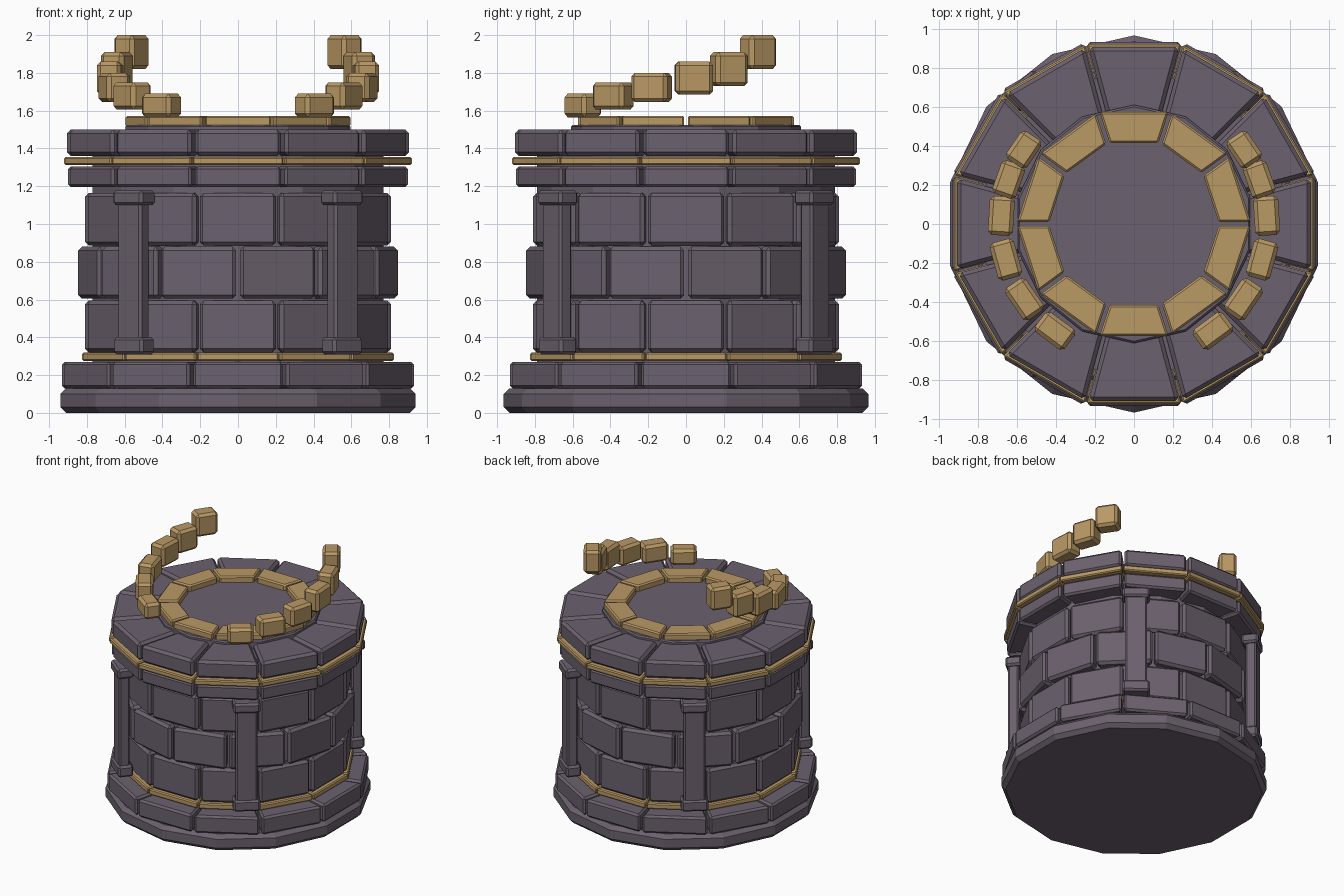
import bpy, bmesh
from math import pi, sin, cos, tan, radians
from mathutils import Matrix, Vector

cube = bpy.data.objects.get("Cube")
if cube:
    bpy.data.objects.remove(cube, do_unlink=True)


def make_material(name, colour):
    mat = bpy.data.materials.new(name)
    mat.use_nodes = True
    mat.diffuse_color = (*colour, 1)
    bsdf = next(n for n in mat.node_tree.nodes if n.type == 'BSDF_PRINCIPLED')
    bsdf.inputs["Base Color"].default_value = (*colour, 1)
    return mat


STONE = make_material("purple grey stone", (0.147, 0.119, 0.154))
GOLD = make_material("dull gold", (0.49, 0.32, 0.13))


def add_prism(bm, plan, z0, z1):
    """Extrude a counter-clockwise plan outline from z0 to z1."""
    low = [bm.verts.new((p[0], p[1], z0)) for p in plan]
    high = [bm.verts.new((p[0], p[1], z1)) for p in plan]
    bm.faces.new(low[::-1])
    bm.faces.new(high)
    for i in range(len(plan)):
        j = (i + 1) % len(plan)
        bm.faces.new((low[i], low[j], high[j], high[i]))


def finish(bm, name, mat, bevel):
    bmesh.ops.recalc_face_normals(bm, faces=bm.faces)
    mesh = bpy.data.meshes.new(name)
    bm.to_mesh(mesh)
    bm.free()
    mesh.materials.append(mat)
    obj = bpy.data.objects.new(name, mesh)
    bpy.context.collection.objects.link(obj)
    if bevel:
        mod = obj.modifiers.new("bevel", 'BEVEL')
        mod.width = bevel
        mod.segments = 1
        mod.limit_method = 'ANGLE'
    return obj


def disc(name, radius, z0, z1, bevel, sides=14):
    bm = bmesh.new()
    turns = [pi / 2 + 2 * pi * i / sides for i in range(sides)]
    add_prism(bm, [(radius * cos(a), radius * sin(a)) for a in turns], z0, z1)
    return finish(bm, name, STONE, bevel)


def block_ring(name, inner, outer, z0, z1, mat, bevel, count=12, offset=0.0, gap=0.02):
    """Ring of wedge blocks; radii are measured to the flat sides."""
    bm = bmesh.new()
    half_in = inner * tan(pi / count) - gap / 2
    half_out = outer * tan(pi / count) - gap / 2
    wedge = [(inner, -half_in), (outer, -half_out), (outer, half_out), (inner, half_in)]
    for i in range(count):
        a = pi / 2 + (i + offset) * 2 * pi / count
        add_prism(bm, [(x * cos(a) - y * sin(a), x * sin(a) + y * cos(a))
                       for x, y in wedge], z0, z1)
    return finish(bm, name, mat, bevel)


def box(name, angle, radius, z0, z1, width, depth, mat, bevel):
    """Box turned to face outward at the given angle in degrees."""
    bm = bmesh.new()
    turn = Matrix.Rotation(radians(angle), 2)
    plan = [turn @ Vector((radius + sx * depth / 2, sy * width / 2))
            for sx, sy in ((-1, -1), (1, -1), (1, 1), (-1, 1))]
    add_prism(bm, plan, z0, z1)
    return finish(bm, name, mat, bevel)


# Solid base, core and top plate
disc("base_plate", 0.965, 0.0, 0.13, 0.03)
disc("core", 0.79, 0.1, 1.46, 0)
disc("top_plate", 0.61, 1.44, 1.525, 0.01)

# Stone courses
block_ring("lower_rim", 0.68, 0.932, 0.13, 0.27, STONE, 0.015)
block_ring("brick_course_low", 0.68, 0.81, 0.32, 0.595, STONE, 0.02)
block_ring("brick_course_middle", 0.68, 0.825, 0.605, 0.88, STONE, 0.02, offset=0.5)
block_ring("brick_course_high", 0.68, 0.81, 0.885, 1.165, STONE, 0.02)
block_ring("upper_rim", 0.68, 0.90, 1.195, 1.305, STONE, 0.015)
block_ring("top_rim", 0.56, 0.905, 1.36, 1.5, STONE, 0.02)

# Gold trim
block_ring("lower_gold_band", 0.7, 0.825, 0.275, 0.32, GOLD, 0.008, gap=0.01)
block_ring("upper_gold_band", 0.7, 0.92, 1.312, 1.355, GOLD, 0.008, gap=0.01)
block_ring("top_gold_ring", 0.415, 0.572, 1.515, 1.573, GOLD, 0.01, count=10)

# Four pillars
for side, name in ((51, "back_left"), (129, "back_right"),
                   (231, "front_right"), (309, "front_left")):
    box(name + "_pillar_shaft", side, 0.88, 0.34, 1.15, 0.16, 0.08, STONE, 0.012)
    box(name + "_pillar_cap", side, 0.875, 1.1, 1.178, 0.2, 0.125, STONE, 0.015)
    box(name + "_pillar_foot", side, 0.875, 0.31, 0.4, 0.2, 0.115, STONE, 0.015)

# Rising curved rows of gold blocks: angle, bottom, top, width
steps = [(233.5, 1.565, 1.69, 0.19), (214.5, 1.605, 1.75, 0.2),
         (195.5, 1.645, 1.80, 0.2), (176.5, 1.685, 1.86, 0.2),
         (160.5, 1.73, 1.91, 0.18), (146, 1.82, 2.0, 0.17)]
for i, (angle, z0, z1, width) in enumerate(steps, 1):
    box(f"right_arc_block_{i}", angle, 0.68, z0, z1, width, 0.128, GOLD, 0.02)
    box(f"left_arc_block_{i}", 180 - angle, 0.68, z0, z1, width, 0.128, GOLD, 0.02)
